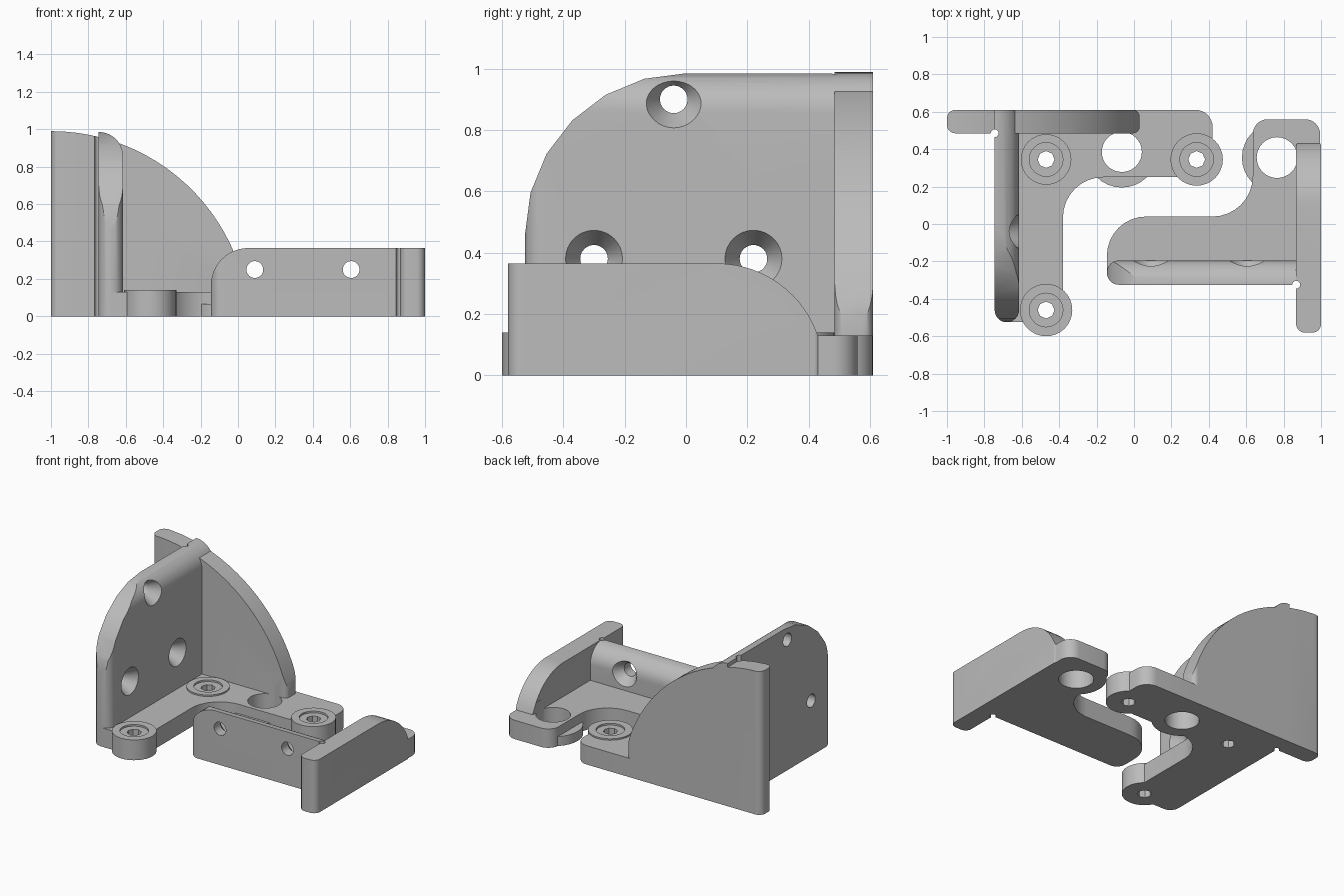
import bpy, bmesh, math
from mathutils import Vector

cube = bpy.data.objects.get("Cube")
if cube:
    bpy.data.objects.remove(cube)

grey = bpy.data.materials.new("plain_grey")
grey.use_nodes = True
colour = (0.5, 0.5, 0.5, 1)
grey.diffuse_color = colour
grey.node_tree.nodes["Principled BSDF"].inputs["Base Color"].default_value = colour


def fillet(corners, seg=8):
    """Outline from (u, v, radius) corners, rounding each one."""
    out, n = [], len(corners)
    for i, (u, v, r) in enumerate(corners):
        p = Vector((u, v))
        if r == 0:
            out.append(p)
            continue
        a = (Vector(corners[i - 1][:2]) - p).normalized()
        b = (Vector(corners[(i + 1) % n][:2]) - p).normalized()
        half = a.angle(b) / 2
        c = p + (a + b).normalized() * (r / math.sin(half))
        t = r / math.tan(half)
        s, e = p + a * t - c, p + b * t - c
        turn = s.angle_signed(e)
        for k in range(seg + 1):
            w = -turn * k / seg
            out.append(c + Vector((s.x * math.cos(w) - s.y * math.sin(w),
                                   s.x * math.sin(w) + s.y * math.cos(w))))
    return out


def arc(cu, cv, r, start, end, seg=24):
    angles = [math.radians(start + (end - start) * k / seg) for k in range(seg + 1)]
    return [Vector((cu + r * math.cos(a), cv + r * math.sin(a))) for a in angles]


def loft(name, axis, rings):
    """Solid through (outline, level) rings along an axis."""
    place = {"x": lambda u, v, w: (w, u, v),
             "y": lambda u, v, w: (u, w, v),
             "z": lambda u, v, w: (u, v, w)}[axis]
    bm = bmesh.new()
    loops = [[bm.verts.new(place(p.x, p.y, w)) for p in pts] for pts, w in rings]
    n = len(loops[0])
    for lo, hi in zip(loops, loops[1:]):
        for i in range(n):
            j = (i + 1) % n
            bm.faces.new((lo[i], lo[j], hi[j], hi[i]))
    bm.faces.new(loops[0][::-1])
    bm.faces.new(loops[-1])
    bmesh.ops.recalc_face_normals(bm, faces=bm.faces)
    me = bpy.data.meshes.new(name)
    bm.to_mesh(me)
    bm.free()
    me.materials.append(grey)
    ob = bpy.data.objects.new(name, me)
    bpy.context.collection.objects.link(ob)
    return ob


def prism(name, axis, outline, lo, hi):
    return loft(name, axis, [(outline, lo), (outline, hi)])


def disc(u, v, r, lo, hi, axis="z", seg=32):
    return prism("disc", axis, arc(u, v, r, 0, 360 - 360 / seg, seg - 1), lo, hi)


def combine(ob, other, how):
    mod = ob.modifiers.new("cut", "BOOLEAN")
    mod.operation, mod.object, mod.solver = how, other, "EXACT"
    deps = bpy.context.evaluated_depsgraph_get()
    me = bpy.data.meshes.new_from_object(ob.evaluated_get(deps))
    ob.modifiers.clear()
    ob.data = me
    bpy.data.objects.remove(other)


def countersunk(wall, axis, u, v, outer, inner, seat):
    """Through hole with a conical seat on the inner face."""
    circle = lambda r: arc(u, v, r, 0, 348.75, 31)
    d = 0.02 if inner > outer else -0.02
    combine(wall, loft("drill", axis, [(circle(0.045), outer - d), (circle(0.045), seat),
                                       (circle(0.093), inner), (circle(0.093), inner + d)]),
            "DIFFERENCE")


FLOOR = 0.13

# Large bracket: base plate
plate = prism("large_bracket_base", "z", fillet([
    (-0.745, -0.525, 0.065), (-0.38, -0.525, 0), (-0.38, 0.25, 0.215), (0.42, 0.25, 0),
    (0.42, 0.61, 0.09), (-0.745, 0.61, 0)]), 0, FLOOR)
screws = [(-0.47, -0.46, 0.14), (0.335, 0.345, 0.14), (-0.47, 0.345, 0.135)]
for x, y, r in screws:
    combine(plate, disc(x, y, r, 0, 0.14), "UNION")
combine(plate, disc(-0.065, 0.385, 0.19, 0, 0.065), "UNION")

# Large bracket: back wall with a sweeping top
back = prism("back_wall", "y", [Vector((0.1, 0)), *arc(-1, -0.073, 1.063, 4, 90), Vector((-1, 0))],
             0.485, 0.61)
combine(back, prism("plan", "z", fillet([
    (-1, 0.485, 0.045), (0.03, 0.485, 0.035), (0.03, 0.61, 0.035), (-1, 0.61, 0.045)]),
    -0.1, 1.2), "INTERSECT")

# Large bracket: side wall, rounded along its top inner edge and front end
side = prism("side_wall", "x", fillet([
    (-0.525, 0, 0), (-0.525, 0.985, 0.525), (0.61, 0.985, 0), (0.61, 0, 0)], 6), -0.745, -0.615)
combine(side, prism("plan", "z", fillet([
    (-0.745, -0.525, 0.0645), (-0.615, -0.525, 0.0645), (-0.615, 0.7, 0), (-0.745, 0.7, 0)]),
    -0.1, 1.2), "INTERSECT")
combine(side, prism("section", "y", fillet([
    (-0.745, -0.1, 0), (-0.615, -0.1, 0), (-0.615, 0.985, 0.129), (-0.745, 0.985, 0)], 12),
    -1, 1), "INTERSECT")
for y, z in [(-0.04, 0.9), (-0.3, 0.38), (0.22, 0.38)]:
    countersunk(side, "x", y, z, -0.745, -0.615, -0.69)

combine(plate, side, "UNION")
combine(plate, back, "UNION")

# Large bracket: screw holes, locating hole, corner relief
for x, y, r in screws:
    combine(plate, disc(x, y, 0.09, 0.128, 0.2, seg=24), "DIFFERENCE")
    combine(plate, disc(x, y, 0.045, -0.1, 0.2, seg=8), "DIFFERENCE")
combine(plate, disc(-0.065, 0.385, 0.107, -0.1, 0.2), "DIFFERENCE")
combine(plate, disc(-0.745, 0.485, 0.021, -0.1, 1.2, seg=16), "DIFFERENCE")
plate.name = "large_bracket"

# Small bracket: base plate
small = prism("small_bracket", "z", fillet([
    (-0.145, -0.325, 0.0645), (0.995, -0.325, 0), (0.995, 0.56, 0.08), (0.635, 0.56, 0.08),
    (0.635, 0.04, 0.215), (-0.145, 0.04, 0.21)]), 0, FLOOR)
combine(small, disc(0.765, 0.355, 0.188, 0, 0.065), "UNION")

# Small bracket: front wall, rounded along its top inner edge and free end
front = prism("front_wall", "y", fillet([
    (-0.145, 0, 0), (0.9, 0, 0), (0.9, 0.365, 0), (-0.145, 0.365, 0.2)], 12), -0.325, -0.195)
combine(front, prism("plan", "z", fillet([
    (-0.145, -0.325, 0.0645), (1.2, -0.325, 0), (1.2, -0.195, 0), (-0.145, -0.195, 0.0645)]),
    -0.1, 1), "INTERSECT")
combine(front, prism("section", "x", fillet([
    (-0.325, -0.1, 0), (-0.195, -0.1, 0), (-0.195, 0.365, 0.129), (-0.325, 0.365, 0)], 12),
    -1, 1.5), "INTERSECT")
for x in (0.09, 0.605):
    countersunk(front, "y", x, 0.25, -0.325, -0.195, -0.255)

# Small bracket: end wall with a sloping curved tail
end = prism("end_wall", "x", [Vector((-0.58, 0)), Vector((0.46, 0)),
                              *arc(0.1, 0.016, 0.349, 10, 90, 16), Vector((-0.58, 0.365))],
            0.867, 1.0)
combine(end, prism("plan", "z", fillet([
    (0.867, -0.58, 0.045), (1.0, -0.58, 0.045), (1.0, 0.437, 0.02), (0.867, 0.437, 0.02)]),
    -0.1, 1), "INTERSECT")

combine(small, front, "UNION")
combine(small, end, "UNION")
combine(small, disc(0.765, 0.355, 0.109, -0.1, 0.2), "DIFFERENCE")
combine(small, disc(0.867, -0.325, 0.021, -0.1, 1, seg=16), "DIFFERENCE")

# Smooth the curved faces, keep edges crisp
bpy.ops.object.select_all(action="DESELECT")
for ob in (plate, small):
    ob.select_set(True)
    bpy.context.view_layer.objects.active = ob
bpy.ops.object.shade_smooth_by_angle(angle=math.radians(25))
